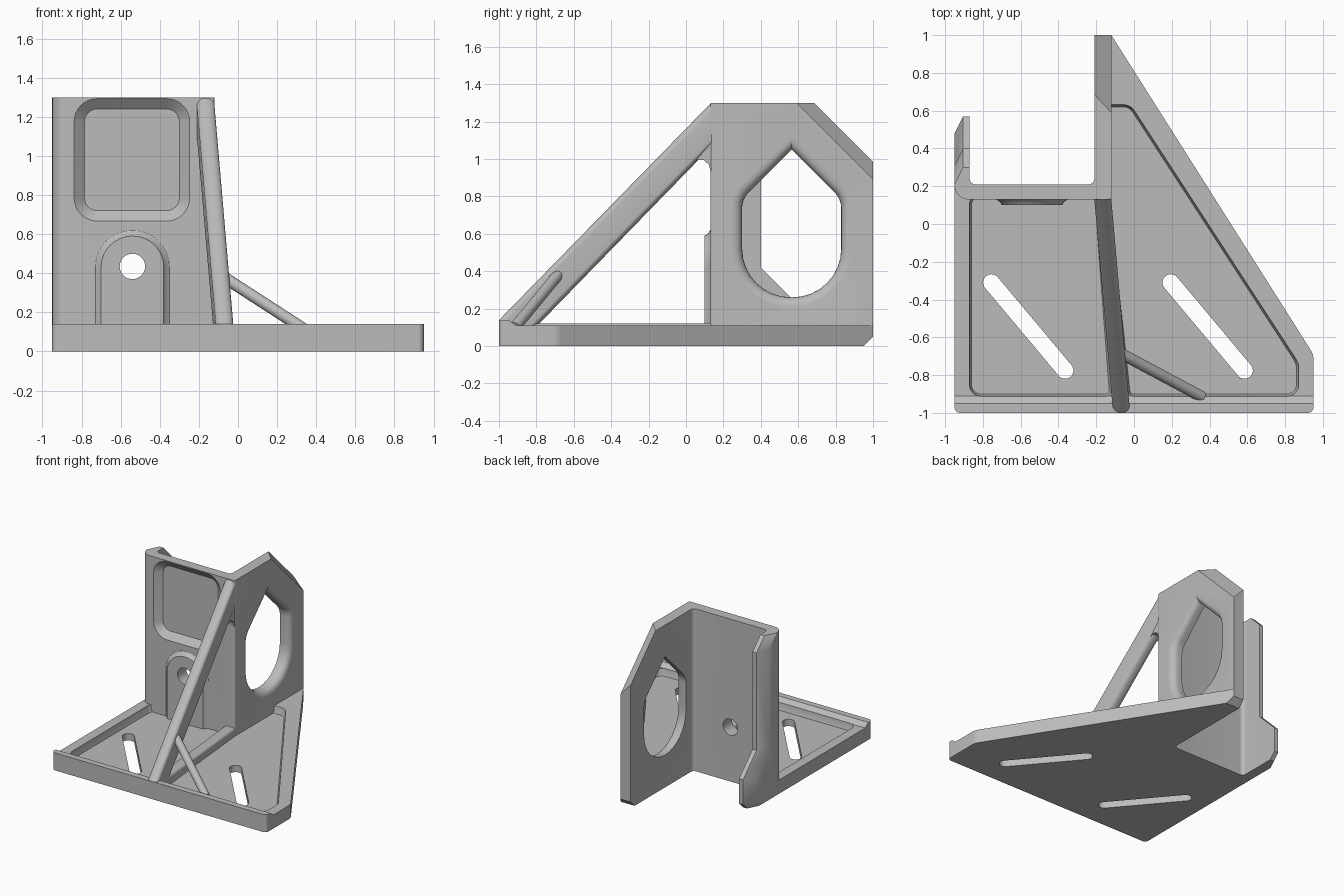
import bpy, bmesh, math
from mathutils import Vector

cube = bpy.data.objects.get("Cube")
if cube:
    bpy.data.objects.remove(cube, do_unlink=True)

grey = bpy.data.materials.new("plain grey")
grey.use_nodes = True
colour = (0.5, 0.5, 0.5, 1)
grey.diffuse_color = colour
grey.node_tree.nodes["Principled BSDF"].inputs["Base Color"].default_value = colour


def outline(corners, grow=0.0, steps=8):
    """Polygon of (a, b, radius) corners, offset outward and rounded."""
    n = len(corners)
    flat = [Vector(c[:2]) for c in corners]
    moved = []
    for i, p in enumerate(flat):
        d0 = (p - flat[i - 1]).normalized()
        d1 = (flat[(i + 1) % n] - p).normalized()
        n0, n1 = Vector((d0.y, -d0.x)), Vector((d1.y, -d1.x))
        moved.append(p + (n0 + n1) * grow / (1 + n0.dot(n1)))
    points = []
    for i, p in enumerate(moved):
        r = corners[i][2] if len(corners[i]) > 2 else 0
        if not r:
            points.append(p)
            continue
        r += grow
        u = (moved[i - 1] - p).normalized()
        v = (moved[(i + 1) % n] - p).normalized()
        half = math.acos(max(-1, min(1, u.dot(v)))) / 2
        centre = p + (u + v).normalized() * r / math.sin(half)
        a = p + u * r / math.tan(half) - centre
        b = p + v * r / math.tan(half) - centre
        start = math.atan2(a.y, a.x)
        sweep = (math.atan2(b.y, b.x) - start + math.pi) % math.tau - math.pi
        for k in range(steps + 1):
            t = start + sweep * k / steps
            points.append(centre + Vector((math.cos(t), math.sin(t))) * r)
    return points


def loft(name, axis, sections):
    """Solid through (position, points) sections along an axis."""
    place = {"x": lambda h, p: (h, p[0], p[1]),
             "y": lambda h, p: (p[0], h, p[1]),
             "z": lambda h, p: (p[0], p[1], h)}[axis]
    bm = bmesh.new()
    rings = [[bm.verts.new(place(h, p)) for p in pts] for h, pts in sections]
    for lower, upper in zip(rings, rings[1:]):
        for i in range(len(lower)):
            bm.faces.new((lower[i - 1], lower[i], upper[i], upper[i - 1]))
    bm.faces.new(rings[0])
    bm.faces.new(rings[-1])
    bmesh.ops.recalc_face_normals(bm, faces=bm.faces)
    mesh = bpy.data.meshes.new(name)
    bm.to_mesh(mesh)
    bm.free()
    mesh.materials.append(grey)
    obj = bpy.data.objects.new(name, mesh)
    bpy.context.collection.objects.link(obj)
    return obj


def prism(name, axis, corners, low, high):
    pts = outline(corners)
    return loft(name, axis, [(low, pts), (high, pts)])


def combine(target, tool, operation="DIFFERENCE", keep=False):
    mod = target.modifiers.new("combine", "BOOLEAN")
    mod.operation, mod.object, mod.solver = operation, tool, "EXACT"
    bpy.context.view_layer.objects.active = target
    bpy.ops.object.modifier_apply(modifier=mod.name)
    if not keep:
        bpy.data.objects.remove(tool, do_unlink=True)


def box(a0, a1, b0, b1, r=0):
    return [(a0, b0, r), (a1, b0, r), (a1, b1, r), (a0, b1, r)]


# Base plate with a raised front lip
base = prism("base_plate", "z", [
    (-0.95, -1, 0.03), (0.95, -1, 0.03), (0.95, -0.69, 0.1), (-0.12, 1),
    (-0.21, 1), (-0.21, 0.2), (-0.95, 0.2)], 0, 0.14)
combine(base, prism("lip_cutter", "x", [
    (-0.96, 0.148), (-0.91, 0.11), (1.1, 0.11), (1.1, 0.3), (-0.96, 0.3)], -1.1, 1.1))

# Sunken floors either side of the rib
left_floor = [(-0.86, -0.9, 0.05), (-0.13, -0.9, 0.02), (-0.21, 0.15), (-0.86, 0.15, 0.05)]
right_floor = [(-0.02, -0.9, 0.02), (0.86, -0.9, 0.05), (0.86, -0.74, 0.08),
               (-0.025, 0.62, 0.06), (-0.13, 0.62), (-0.13, 0.13)]
for corners in (left_floor, right_floor):
    combine(base, loft("floor_cutter", "z", [
        (0.055, outline(corners)), (0.07, outline(corners, 0.005)),
        (0.11, outline(corners, 0.012)), (0.2, outline(corners, 0.012))]))

# Slanted slots through the floors
for x in (-0.755, 0.195):
    a, b = Vector((x, -0.31)), Vector((x + 0.39, -0.775))
    along = (b - a).normalized() * 0.044
    side = Vector((-along.y, along.x))
    slot = [a - along - side, b + along - side, b + along + side, a - along + side]
    combine(base, prism("slot_cutter", "z", [(*p, 0.0435) for p in slot], -0.1, 0.2))

# Upright channel: back wall, side wall and flange in one plan
walls = prism("upright_walls", "z", [
    (-0.95, 0.13, 0.075), (-0.12, 0.13, 0.015), (-0.12, 1), (-0.21, 1), (-0.21, 0.21, 0.03),
    (-0.87, 0.21, 0.03), (-0.87, 0.57), (-0.905, 0.57), (-0.95, 0.48)], 0, 1.3)

# Sloping top corner of the side wall
combine(walls, loft("slope_cutter", "x", [
    (x, [(s - 1.4, 1.4), (1.1, s - 1.1), (1.1, 1.4)])
    for x, s in ((-0.25, 2.027), (-0.08, 1.848))]))

# Stepped flange edge with a chamfered outer corner
step = [(0.28, 1.32), (0.4, 1.2), (0.4, 0.42), (0.57, 0.25), (0.57, 0.05),
        (0.49, -0.03), (0.8, -0.03), (0.8, 1.32)]
combine(walls, loft("flange_cutter", "x", [
    (x, [(y - shift, z) for y, z in step])
    for x, shift in ((-0.96, 0.11), (-0.905, 0), (-0.8, 0))]))

# Pointed window in the side wall with a rounded outer edge
window = [(0.3, 0.26, 0.26), (0.83, 0.26, 0.26), (0.83, 0.785, 0.12),
          (0.565, 1.05), (0.3, 0.785, 0.12)]
edge = 0.05
sections = [(-0.3, outline(window))]
for k in range(6):
    t = math.pi / 2 * k / 5
    sections.append((-0.12 - edge + edge * math.sin(t),
                     outline(window, edge * (1 - math.cos(t)))))
sections.append((-0.05, sections[-1][1]))
combine(walls, loft("window_cutter", "x", sections))

# Recessed panel in the back wall
panel = box(-0.785, -0.3, 0.72, 1.24, 0.065)
combine(walls, loft("panel_cutter", "y", [
    (0.175, outline(panel)), (0.13, outline(panel, 0.053)), (0.05, outline(panel, 0.053))]))

# Arched boss with a bolt hole
arch = [(-0.7, 0.03), (-0.38, 0.03), (-0.38, 0.59, 0.158), (-0.7, 0.59, 0.158)]
boss = loft("arched_boss", "y", [
    (0.15, outline(arch, 0.03)), (0.13, outline(arch, 0.03)),
    (0.115, outline(arch, 0.008)), (0.1, outline(arch))])
combine(walls, boss, "UNION")
combine(walls, prism("bolt_cutter", "y", box(-0.605, -0.475, 0.37, 0.5, 0.0645), -0.1, 0.4))

# Chamfer under the rear tip
tip = prism("tip_cutter", "x", [(0.93, -0.02), (1.02, -0.02), (1.02, 0.07)], -0.3, 0.1)
combine(base, tip, keep=True)
combine(walls, tip)


# Diagonal strut and the floor rib beneath it
def centre_x(y):
    return -0.165 + (0.13 - y) * 0.088


def bar_section(y, low, high, r):
    return y, outline(box(centre_x(y) - 0.045, centre_x(y) + 0.045, low, high, r))


strut = loft("diagonal_strut", "y", [
    bar_section(-0.998, -0.1, 0.14, 0.04), bar_section(0.135, 1.065, 1.3, 0.04)])
combine(strut, prism("under_cutter", "x", box(-1.2, 0.3, -0.4, 0.03), -0.5, 0.5))
rib = loft("floor_rib", "y", [
    bar_section(-0.93, 0.03, 0.12, 0.02), bar_section(0.15, 0.03, 0.12, 0.02)])
gusset = prism("strut_gusset", "x", [
    (0.03, 0.97), (0.06, 0.993), (0.095, 0.993), (0.122, 0.97), (0.135, 0.92),
    (0.135, 1.1), (0.09, 1.08)], -0.2, -0.125)

# Thin round brace from the strut to the front lip
top, foot = Vector((-0.08, -0.68, 0.385)), Vector((0.36, -0.915, 0.1))
bpy.ops.mesh.primitive_cylinder_add(vertices=24, radius=0.03, depth=(top - foot).length,
                                    location=(top + foot) / 2)
brace = bpy.context.object
brace.name = "round_brace"
brace.rotation_euler = (top - foot).to_track_quat("Z", "Y").to_euler()
brace.data.materials.append(grey)

# Smooth the rounded edges, keep the rest crisp
bpy.ops.object.select_all(action="DESELECT")
for obj in (base, walls, strut, rib, gusset, brace):
    obj.select_set(True)
bpy.ops.object.shade_smooth_by_angle(angle=math.radians(30))
